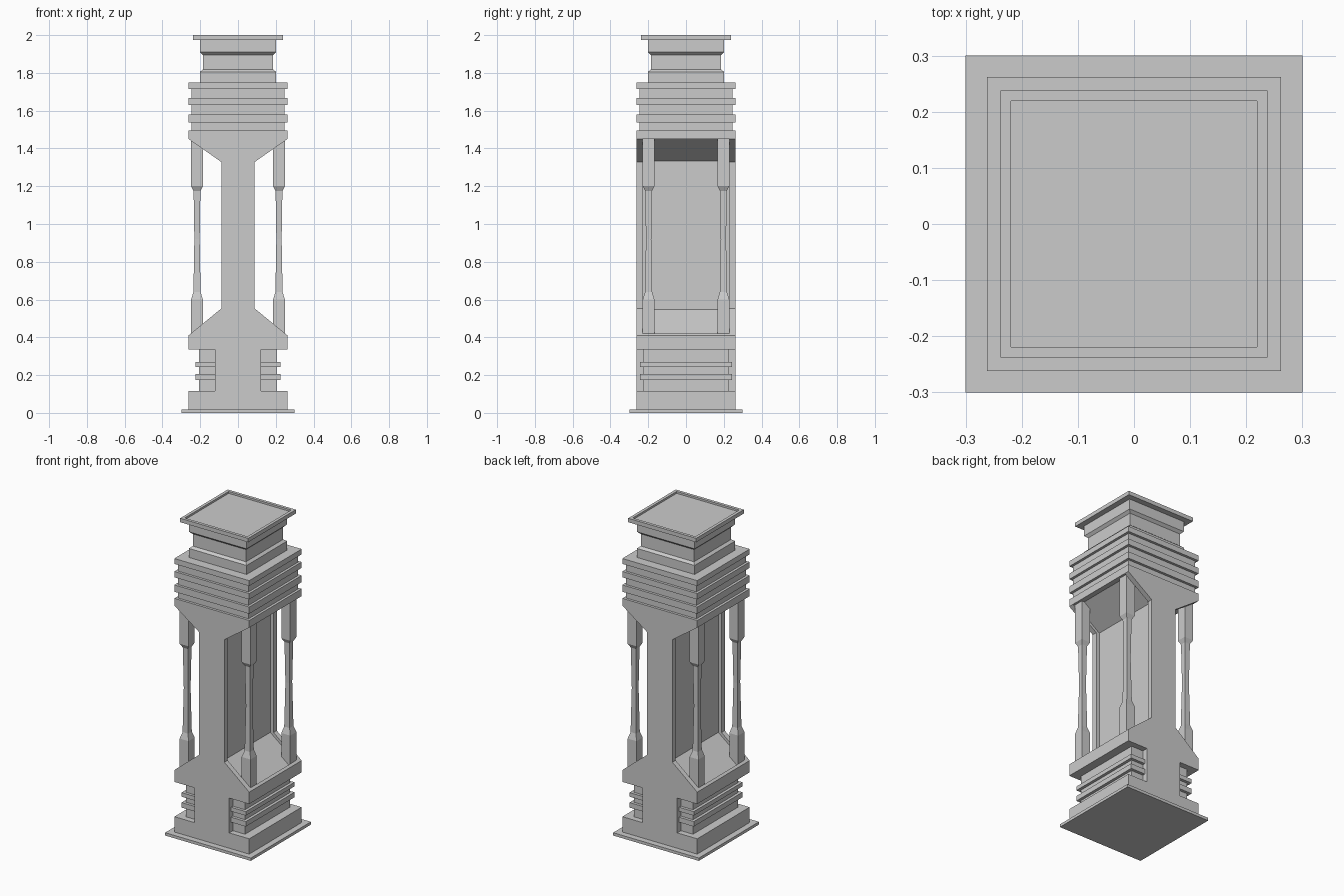
import bpy
import bmesh

cube = bpy.data.objects.get("Cube")
if cube:
    bpy.data.objects.remove(cube, do_unlink=True)

stone = bpy.data.materials.new("stone_grey")
stone.use_nodes = True
GREY = (0.6, 0.6, 0.6, 1)
stone.diffuse_color = GREY
stone.node_tree.nodes["Principled BSDF"].inputs["Base Color"].default_value = GREY


def finish(name, bm):
    bmesh.ops.recalc_face_normals(bm, faces=bm.faces)
    mesh = bpy.data.meshes.new(name)
    bm.to_mesh(mesh)
    bm.free()
    mesh.materials.append(stone)
    obj = bpy.data.objects.new(name, mesh)
    bpy.context.collection.objects.link(obj)
    return obj


def square_stack(name, levels, cx=0, cy=0, dy=0):
    """Sweep a rectangle through (half width, height) levels; dy widens it in y."""
    bm = bmesh.new()
    rings = []
    for h, z in levels:
        rings.append([bm.verts.new((cx + sx * h, cy + sy * (h + dy), z))
                      for sx, sy in ((-1, -1), (1, -1), (1, 1), (-1, 1))])
    for low, high in zip(rings, rings[1:]):
        for i in range(4):
            j = (i + 1) % 4
            bm.faces.new((low[i], low[j], high[j], high[i]))
    bm.faces.new(rings[0][::-1])
    bm.faces.new(rings[-1])
    return finish(name, bm)


def slab(name, half_profile, y0, y1):
    """Mirror an (x, z) outline across x = 0 and extrude it along y."""
    outline = half_profile + [(-x, z) for x, z in reversed(half_profile)]
    bm = bmesh.new()
    face = bm.faces.new([bm.verts.new((x, y0, z)) for x, z in outline])
    out = bmesh.ops.extrude_face_region(bm, geom=[face])
    verts = [v for v in out["geom"] if isinstance(v, bmesh.types.BMVert)]
    bmesh.ops.translate(bm, verts=verts, vec=(0, y1 - y0, 0))
    return finish(name, bm)


def ribs(outer, inner, edges):
    """Alternate outer and inner widths at successive heights."""
    levels, wide = [], True
    for z in edges:
        a, b = (outer, inner) if wide else (inner, outer)
        levels += [(a, z), (b, z)]
        wide = not wide
    return levels


W = 0.262

# Foot plate and plinth
square_stack("foot_plate", [(0.3, 0), (0.3, 0.018)])
square_stack("plinth", [(W, 0.018), (W, 0.115)])

# Ribbed waist with a broad pier through front and back
waist = [(0.207, 0.115)] + ribs(0.207, 0.225, (0.175, 0.207, 0.244, 0.27)) + [(0.207, 0.335)]
square_stack("ribbed_waist", waist, dy=0.018)
slab("waist_pier", [(0.122, 0.115), (0.122, 0.335)], -W, W)
square_stack("sill_block", [(W, 0.335), (W, 0.41)])

# Flared slabs on the front and back, recessed wall between
flare = [(W, 0.41), (0.088, 0.553), (0.088, 1.328), (W, 1.45)]
for side, y0, y1 in (("front", -W, -0.23), ("back", 0.23, W)):
    slab(side + "_slab", flare, y0, y1)
recess = [(W, 0.41), (0.25, 0.42), (0.25, 0.402), (0.065, 0.548),
          (0.065, 1.333), (0.25, 1.462), (0.25, 1.45)]
slab("recessed_wall", [(W, 0.41), (0.248, 0.421), (0.24, 0.41), (0.065, 0.548),
                       (0.065, 1.333), (0.23, 1.45)], -0.23, 0.23)

# Corner columns
column = [(0.031, 0.4), (0.031, 0.6), (0.019, 0.64), (0.014, 0.92),
          (0.018, 1.175), (0.031, 1.2), (0.031, 1.455)]
for side, sx in (("left", 1), ("right", -1)):
    for end, sy in (("front", -1), ("back", 1)):
        square_stack(f"{end}_{side}_column", column, sx * 0.217, sy * 0.198)

# Ribbed head
head = [(W, 1.45)] + ribs(W, 0.246, (1.496, 1.538, 1.581, 1.629, 1.666, 1.714)) + [(W, 1.748)]
square_stack("ribbed_head", head)

# Neck and dished cap
square_stack("neck", [(0.202, 1.748), (0.202, 1.805), (0.186, 1.818),
                      (0.186, 1.895), (0.202, 1.91), (0.202, 1.975)])
square_stack("cap", [(0.238, 1.975), (0.238, 2), (0.219, 2), (0.219, 1.988)])
